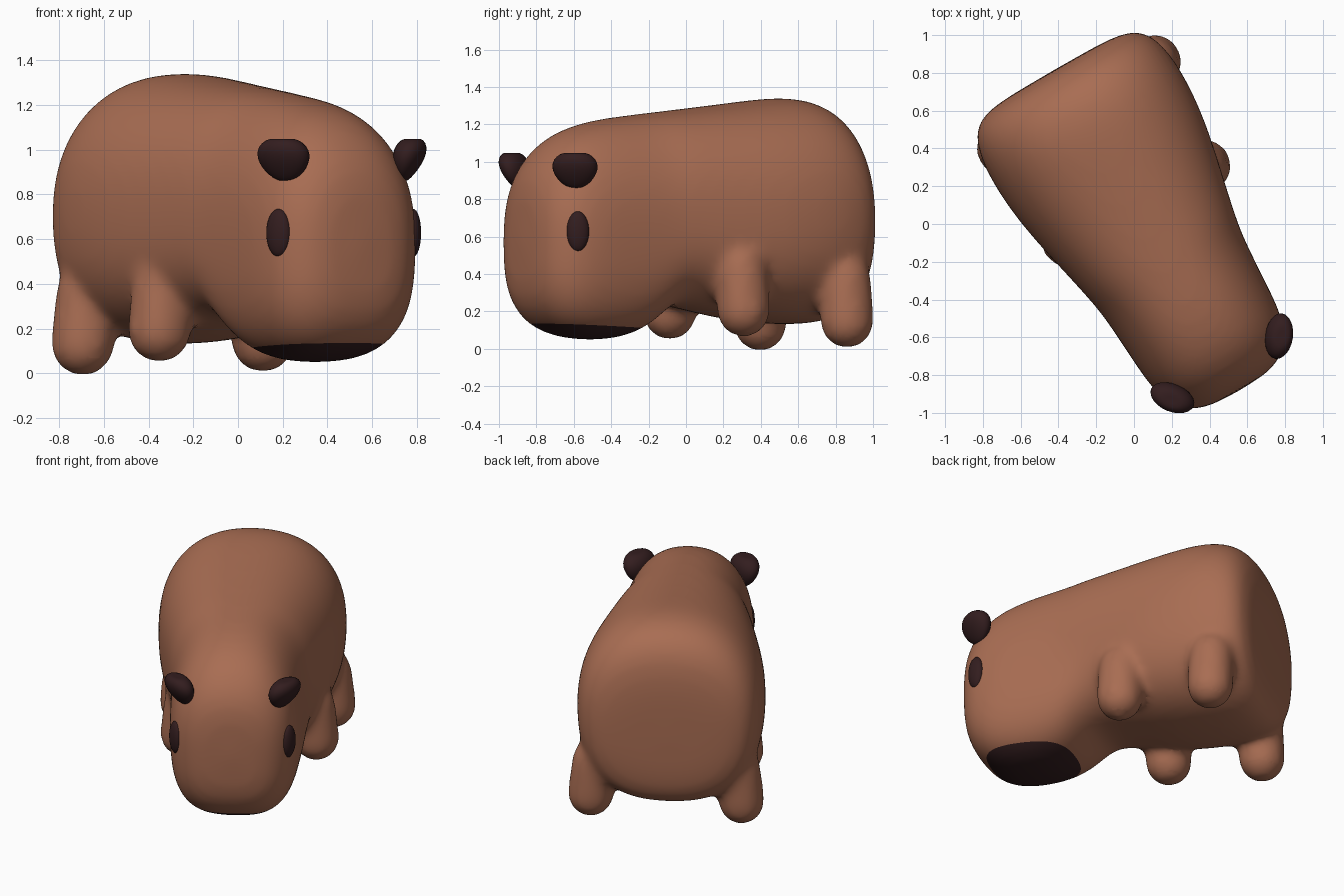
import bpy, bmesh, math
from mathutils import Matrix, Vector

cube = bpy.data.objects.get("Cube")
if cube:
    bpy.data.objects.remove(cube, do_unlink=True)

TURN = math.radians(30)          # whole animal is turned about z
ORIGIN = (0.036, 0.021, 0)


def material(name, colour):
    mat = bpy.data.materials.new(name)
    mat.use_nodes = True
    mat.diffuse_color = (*colour, 1)
    bsdf = next(n for n in mat.node_tree.nodes if n.type == 'BSDF_PRINCIPLED')
    bsdf.inputs["Base Color"].default_value = (*colour, 1)
    return mat


fur = material("brown_fur", (0.395, 0.153, 0.086))
dark = material("dark_brown", (0.033, 0.0125, 0.0135))


def make_object(name, bm, mats):
    bmesh.ops.recalc_face_normals(bm, faces=bm.faces[:])
    mesh = bpy.data.meshes.new(name)
    bm.to_mesh(mesh)
    bm.free()
    for mat in mats:
        mesh.materials.append(mat)
    obj = bpy.data.objects.new(name, mesh)
    bpy.context.collection.objects.link(obj)
    obj.rotation_euler.z = TURN
    obj.location = ORIGIN
    return obj


def smooth(obj):
    for poly in obj.data.polygons:
        poly.use_smooth = True


def power(value, exponent):
    return math.copysign(abs(value) ** exponent, value)


def ring(bm, forward, half_width, low, high, count=32):
    """Cross-section with a round back and an underside squarer at the head."""
    mid, half = (low + high) / 2, (high - low) / 2
    verts = []
    for i in range(count):
        a = math.tau * i / count
        e = 2 / 2.25 if math.sin(a) > 0 else 2 / (2.7 + 0.3 * forward)
        verts.append(bm.verts.new((half_width * power(math.cos(a), e), -forward,
                                   mid + half * power(math.sin(a), e))))
    return verts


# Body and head: sections from rump to nose (forward, half width, low, high)
SECTIONS = [
    (-0.918, 0.27, 0.43, 0.86), (-0.905, 0.42, 0.27, 1.07), (-0.86, 0.515, 0.18, 1.215),
    (-0.76, 0.565, 0.135, 1.315), (-0.6, 0.585, 0.125, 1.352), (-0.4, 0.575, 0.135, 1.335),
    (-0.2, 0.545, 0.16, 1.312), (0.1, 0.475, 0.23, 1.28), (0.22, 0.45, 0.235, 1.268),
    (0.32, 0.43, 0.125, 1.258), (0.44, 0.42, 0.06, 1.245), (0.6, 0.41, 0.04, 1.225),
    (0.78, 0.4, 0.055, 1.175), (0.91, 0.365, 0.11, 1.085), (1.0, 0.285, 0.215, 0.965),
    (1.045, 0.17, 0.35, 0.81),
]
bm = bmesh.new()
rings = [ring(bm, *section) for section in SECTIONS]
for a, b in zip(rings, rings[1:]):
    for i in range(len(a)):
        j = (i + 1) % len(a)
        bm.faces.new((a[i], a[j], b[j], b[i]))
bm.faces.new(rings[0])
bm.faces.new(rings[-1])

# Legs: stubby capsules leaning into the body (side, forward, foot height)
for side, forward, foot in [(-0.445, -0.69, -0.01), (0.485, -0.69, 0.005),
                            (-0.39, -0.1, 0.05), (0.435, -0.08, 0.065)]:
    leg = bmesh.ops.create_uvsphere(bm, u_segments=20, v_segments=12, radius=0.147)
    for v in leg["verts"]:
        if v.co.z > 0.01:
            v.co.z += 0.22
            v.co.x -= math.copysign(0.025, side)
        v.co += Vector((side, -forward, foot + 0.142))

body = make_object("body", bm, [fur, dark])
bpy.context.view_layer.objects.active = body
body.select_set(True)
mod = body.modifiers.new("round", 'SUBSURF')
mod.levels = 1
mod = body.modifiers.new("merge", 'REMESH')
mod.mode = 'VOXEL'
mod.voxel_size = 0.022
mod = body.modifiers.new("blend", 'SMOOTH')
mod.factor = 0.5
mod.iterations = 22
for name in [m.name for m in body.modifiers]:
    bpy.ops.object.modifier_apply(modifier=name)

# Mouth: cut a tilted line round the muzzle and darken below it
bm = bmesh.new()
bm.from_mesh(body.data)
point, normal = Vector((0, -0.3, 0.107)), Vector((0, 0.045, 1)).normalized()
bmesh.ops.bisect_plane(bm, geom=bm.verts[:] + bm.edges[:] + bm.faces[:], dist=1e-5,
                       plane_co=point, plane_no=normal)
for face in bm.faces:
    centre = face.calc_center_median()
    below = (centre - point).dot(normal) < 0
    face.material_index = 1 if below and centre.y < -0.2 else 0
bm.to_mesh(body.data)
bm.free()
smooth(body)


def blob(name, size, place, angle, flare=0.0, lean=0.0, top=1.0):
    """Ball facing outward; flare thickens the top, lean tips it out, top flattens it."""
    bm = bmesh.new()
    bmesh.ops.create_uvsphere(bm, u_segments=24, v_segments=16, radius=1)
    for v in bm.verts:
        x, y, z = v.co
        v.co = (x * size[0] * (1 + flare * z / 2), y * size[1] * (1 + flare * z) - lean * z,
                min(z, top) * size[2])
    bmesh.ops.transform(bm, verts=bm.verts,
                        matrix=Matrix.Translation(place) @ Matrix.Rotation(angle, 4, 'Z'))
    smooth(make_object(name, bm, [dark]))


# Eyes and ears, mirrored
for label, side in (("left", 1), ("right", -1)):
    blob(label + "_eye", (0.06, 0.035, 0.107), (side * 0.348, -0.893, 0.628),
         side * math.radians(60))
    blob(label + "_ear", (0.12, 0.068, 0.1), (side * 0.322, -0.895, 0.958),
         side * math.radians(52), flare=0.36, lean=0.02, top=0.9)
